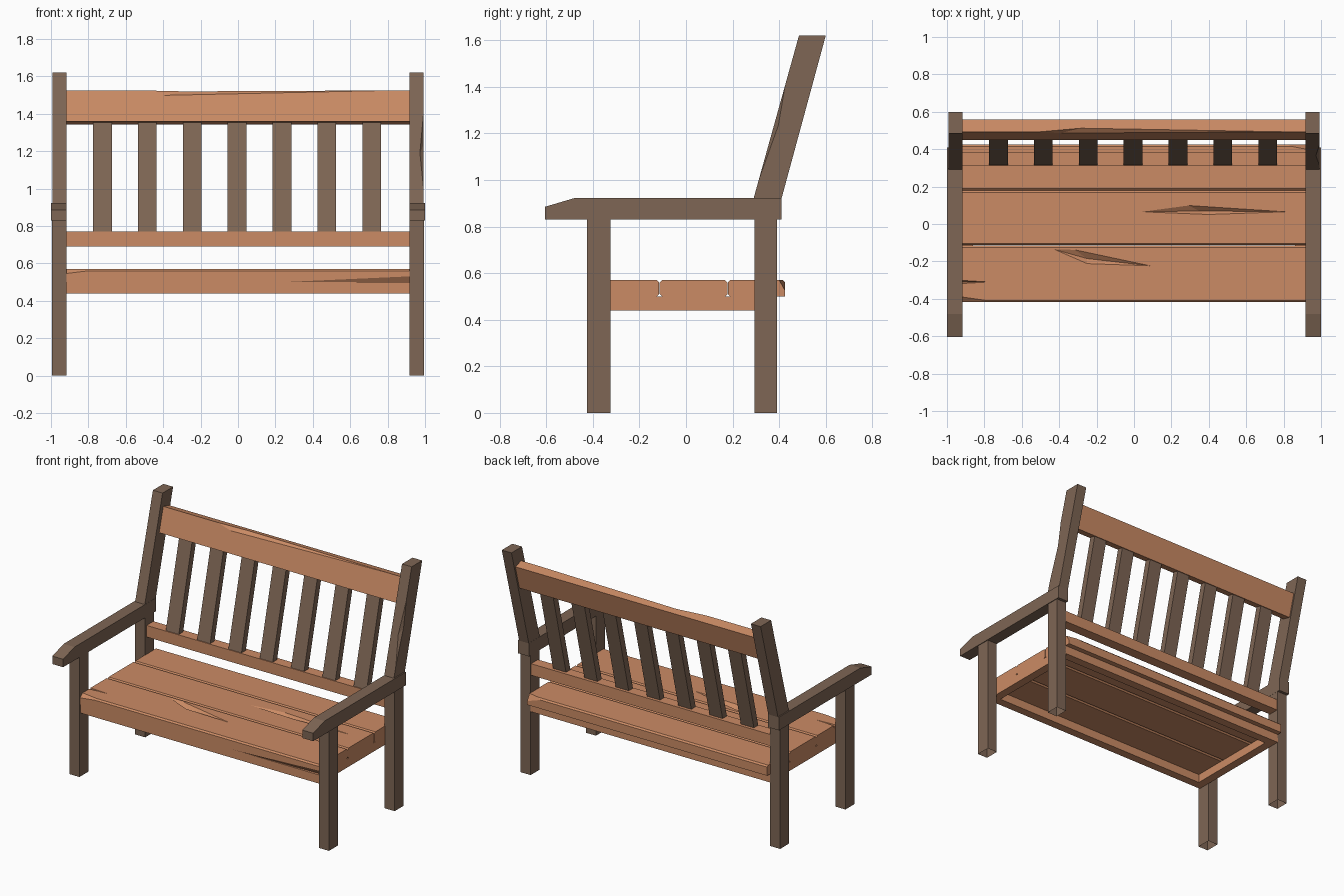
import bpy, bmesh
from mathutils import Vector

if "Cube" in bpy.data.objects:
    bpy.data.objects.remove(bpy.data.objects["Cube"])


def make_mat(name, rgb):
    m = bpy.data.materials.new(name)
    m.diffuse_color = (*rgb, 1)
    m.use_nodes = True
    m.node_tree.nodes["Principled BSDF"].inputs["Base Color"].default_value = m.diffuse_color
    return m


DARK = make_mat("dark_wood", (0.21, 0.133, 0.09))
WARM = make_mat("warm_wood", (0.60, 0.26, 0.13))


def finish(name, bm, mat):
    bmesh.ops.recalc_face_normals(bm, faces=bm.faces)
    me = bpy.data.meshes.new(name)
    bm.to_mesh(me)
    bm.free()
    me.materials.append(mat)
    ob = bpy.data.objects.new(name, me)
    bpy.context.collection.objects.link(ob)
    return ob


def prism(name, x0, x1, profile, mat, open_bottom=False):
    """Extrude a (y, z) outline from x0 to x1."""
    bm = bmesh.new()
    a = [bm.verts.new((x0, y, z)) for y, z in profile]
    b = [bm.verts.new((x1, y, z)) for y, z in profile]
    n = len(profile)
    bm.faces.new(a)
    bm.faces.new(b[::-1])
    for i in range(n):
        j = (i + 1) % n
        bm.faces.new((a[i], b[i], b[j], a[j]))
    bmesh.ops.recalc_face_normals(bm, faces=bm.faces)
    if open_bottom:
        low = [f for f in bm.faces if all(v.co.z < 1e-4 for v in f.verts)]
        bmesh.ops.delete(bm, geom=low, context='FACES_ONLY')
        me_faces = bm.faces
    return finish(name, bm, mat)


def rect(y0, y1, z0, z1):
    return [(y0, z0), (y1, z0), (y1, z1), (y0, z1)]


def chip(target, points):
    """Cut a convex splinter out of a part."""
    bm = bmesh.new()
    for p in points:
        bm.verts.new(p)
    bmesh.ops.convex_hull(bm, input=bm.verts)
    cutter = finish(target.name + "_cutter", bm, target.data.materials[0])
    cutter.hide_render = True
    cutter.hide_viewport = True
    mod = target.modifiers.new("chip", 'BOOLEAN')
    mod.operation = 'DIFFERENCE'
    mod.object = cutter


# Legs, armrests and leaning back posts on both sides
arm = [(-0.605, 0.83), (0.41, 0.83), (0.41, 0.922), (-0.48, 0.922), (-0.605, 0.885)]
post = [(0.29, 0.92), (0.41, 0.92), (0.60, 1.62), (0.485, 1.62)]
posts = {}
for side, s in (("left", -1), ("right", 1)):
    prism(f"front_leg_{side}", s * 0.918, s * 0.995, rect(-0.425, -0.325, 0, 0.83), DARK, True)
    prism(f"back_leg_{side}", s * 0.918, s * 0.995, rect(0.295, 0.39, 0, 0.83), DARK, True)
    prism(f"armrest_{side}", s * 0.917, s * 1.0, arm, DARK)
    posts[side] = prism(f"back_post_{side}", s * 0.918, s * 0.992, post, DARK)

# Worn corner of the right back post
chip(posts["right"], [(0.994, 0.296, 0.95), (0.994, 0.437, 1.46), (0.968, 0.358, 1.18),
                      (0.994, 0.40, 1.24), (1.01, 0.33, 1.2)])

# Seat boards with chamfered long edges
Z0, Z1, C = 0.50, 0.57, 0.01
boards = []
for i, (y0, y1) in enumerate(((-0.418, -0.115), (-0.113, 0.178), (0.18, 0.425))):
    outline = [(y0 + C, Z0), (y1 - C, Z0), (y1, Z0 + C), (y1, Z1 - C),
               (y1 - C, Z1), (y0 + C, Z1), (y0, Z1 - C), (y0, Z0 + C)]
    if i == 0:
        outline[0] = (y0, Z0)
        outline.pop()
    if i == 2:
        outline[1] = (y1, Z0)
        outline.pop(2)
    boards.append(prism(f"seat_board_{i + 1}", -0.92, 0.92, outline, WARM))


def crack(board, outline, tip):
    chip(board, [(x, y, Z1 + 0.001) for x, y in outline] + [(*tip, Z1 - 0.025)])


# Splits in the board tops
crack(boards[1], [(0.03, 0.065), (0.29, 0.10), (0.83, 0.065), (0.40, 0.05)], (0.35, 0.07))
crack(boards[0], [(-0.43, -0.135), (-0.32, -0.136), (0.10, -0.225), (-0.25, -0.213)], (-0.25, -0.185))
crack(boards[0], [(-0.94, -0.30), (-0.77, -0.31), (-0.94, -0.32)], (-0.94, -0.31))

# Chipped front edge and corners of the seat
chip(boards[0], [(0.15, -0.42, 0.499), (0.94, -0.42, 0.535), (0.94, -0.42, 0.495), (0.94, -0.395, 0.499)])
chip(boards[0], [(-0.70, -0.419, 0.572), (-0.94, -0.42, 0.542), (-0.94, -0.385, 0.572), (-0.94, -0.43, 0.58)])
chip(boards[2], [(0.78, 0.426, 0.572), (0.94, 0.427, 0.515), (0.94, 0.395, 0.572), (0.94, 0.44, 0.58)])

# Apron frame under the seat
prism("front_apron", -0.92, 0.92, rect(-0.415, -0.355, 0.44, 0.50), WARM)
prism("back_apron", -0.92, 0.92, rect(0.33, 0.39, 0.44, 0.50), WARM)
for side, s in (("left", -1), ("right", 1)):
    prism(f"side_apron_{side}", s * 0.86, s * 0.92, rect(-0.355, 0.33, 0.44, 0.50), WARM)

# Back rest: lower rail, tilted top rail, seven slats
prism("lower_rail", -0.92, 0.92, rect(0.31, 0.385, 0.69, 0.77), WARM)
top_rail = prism("top_rail", -0.92, 0.92,
                 [(0.448, 1.36), (0.513, 1.343), (0.558, 1.508), (0.493, 1.525)], WARM)
chip(top_rail, [(-0.52, 0.492, 1.526), (0.90, 0.492, 1.526), (-0.40, 0.485, 1.498),
                (-0.28, 0.513, 1.5205), (-0.30, 0.475, 1.545)])
for i in range(7):
    x = -0.725 + 0.24 * i
    prism(f"back_slat_{i + 1}", x - 0.05, x + 0.05,
          [(0.315, 0.765), (0.362, 0.765), (0.508, 1.355), (0.461, 1.355)], DARK)
